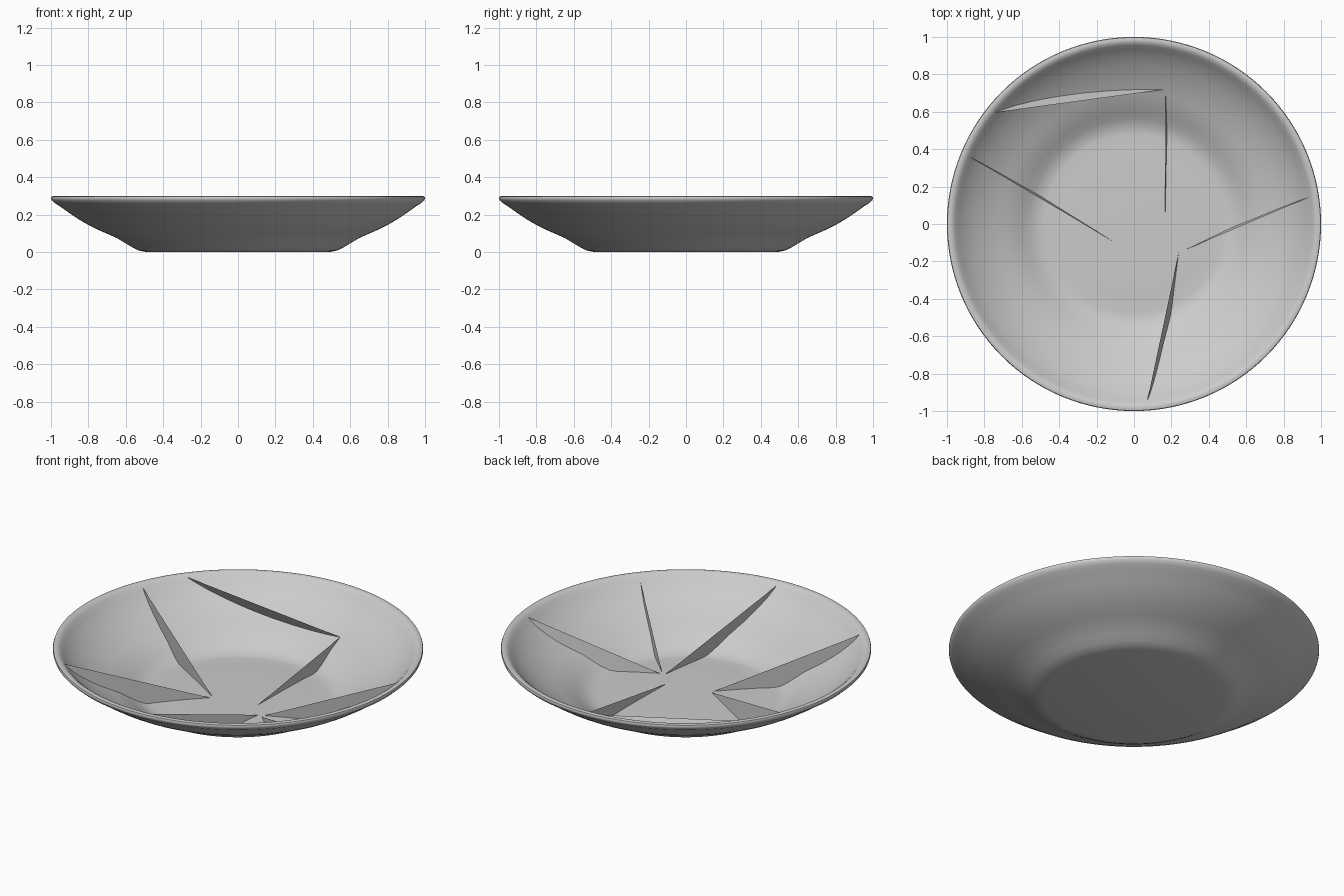
import bpy
import bmesh
import math
from mathutils import Vector

if "Cube" in bpy.data.objects:
    bpy.data.objects.remove(bpy.data.objects["Cube"])

grey = bpy.data.materials.new("plain grey")
grey.use_nodes = True
grey.diffuse_color = (0.6, 0.6, 0.6, 1)
grey.node_tree.nodes["Principled BSDF"].inputs["Base Color"].default_value = (0.6, 0.6, 0.6, 1)

# Half sections of the bowl as (radius, height), from the axis outward
OUTER = [(0.49, 0), (0.53, 0.008), (0.56, 0.022), (0.6, 0.046), (0.65, 0.076), (0.7, 0.098),
         (0.75, 0.12), (0.8, 0.145), (0.85, 0.174), (0.9, 0.207), (0.95, 0.243),
         (0.98, 0.262), (0.997, 0.278), (1, 0.288), (0.997, 0.297), (0.985, 0.3)]
INNER = [(0, 0.016), (0.3, 0.016), (0.4, 0.014), (0.48, 0.01), (0.52, 0.014), (0.56, 0.032),
         (0.6, 0.056), (0.65, 0.087), (0.7, 0.11), (0.75, 0.133), (0.8, 0.16), (0.85, 0.191),
         (0.9, 0.228), (0.935, 0.262), (0.955, 0.285), (0.97, 0.297)]


def inner_height(r):
    for (r0, z0), (r1, z1) in zip(INNER, INNER[1:]):
        if r <= r1:
            return z0 + (z1 - z0) * (r - r0) / (r1 - r0)
    return INNER[-1][1]


def make_object(name, bm):
    mesh = bpy.data.meshes.new(name)
    bm.to_mesh(mesh)
    bm.free()
    mesh.materials.append(grey)
    obj = bpy.data.objects.new(name, mesh)
    bpy.context.collection.objects.link(obj)
    return obj


# Bowl: one closed section spun round the axis
bm = bmesh.new()
section = [(0, 0)] + OUTER + INNER[::-1]
verts = [bm.verts.new((r, 0, z)) for r, z in section]
edges = [bm.edges.new(pair) for pair in zip(verts, verts[1:])]
bmesh.ops.spin(bm, geom=verts + edges, cent=(0, 0, 0), axis=(0, 0, 1),
               angle=math.tau, steps=128, use_duplicate=False)
bmesh.ops.remove_doubles(bm, verts=bm.verts, dist=0.0005)
bmesh.ops.recalc_face_normals(bm, faces=bm.faces)
bowl = make_object("bowl", bm)
bpy.ops.object.select_all(action="DESELECT")
bowl.select_set(True)
bpy.context.view_layer.objects.active = bowl
bpy.ops.object.shade_smooth_by_angle(angle=math.radians(50))


# Fin: flat sheet hanging from a straight top edge down to the bowl, leaning sideways
def make_fin(name, inner, outer, lean, steps=32):
    start, end = (Vector((x, y, inner_height(math.hypot(x, y)))) for x, y in (inner, outer))
    side = (end - start).cross(Vector((0, 0, 1))).normalized()
    down = side * lean - Vector((0, 0, 1))
    bm = bmesh.new()
    rows = []
    for i in range(steps + 1):
        top = start.lerp(end, i / steps)
        low = top.copy()
        for _ in range(12):
            gap = low.z - inner_height(math.hypot(low.x, low.y))
            low += down * gap * 0.8
        low.z -= 0.004
        rows.append((bm.verts.new(top), bm.verts.new(low)))
    for (a, b), (c, d) in zip(rows, rows[1:]):
        bm.faces.new((a, b, d, c))
    make_object(name, bm)


FINS = {
    "left_back_fin": ((0.27, -0.14), (0.94, 0.145), -0.12),
    "left_front_fin": ((0.27, -0.16), (0.72, -0.6), 0),
    "front_fin": ((0.24, -0.15), (0.07, -0.95), -0.25),
    "right_front_fin": ((-0.1, -0.12), (-0.66, -0.69), 0),
    "right_back_fin": ((-0.1, -0.1), (-0.88, 0.36), 0.08),
    "back_fin": ((0.165, -0.05), (0.17, 0.72), 0.1),
    "back_cross_fin": ((0.17, 0.72), (-0.75, 0.595), 0.6),
}
for name, (inner, outer, lean) in FINS.items():
    make_fin(name, inner, outer, lean)
